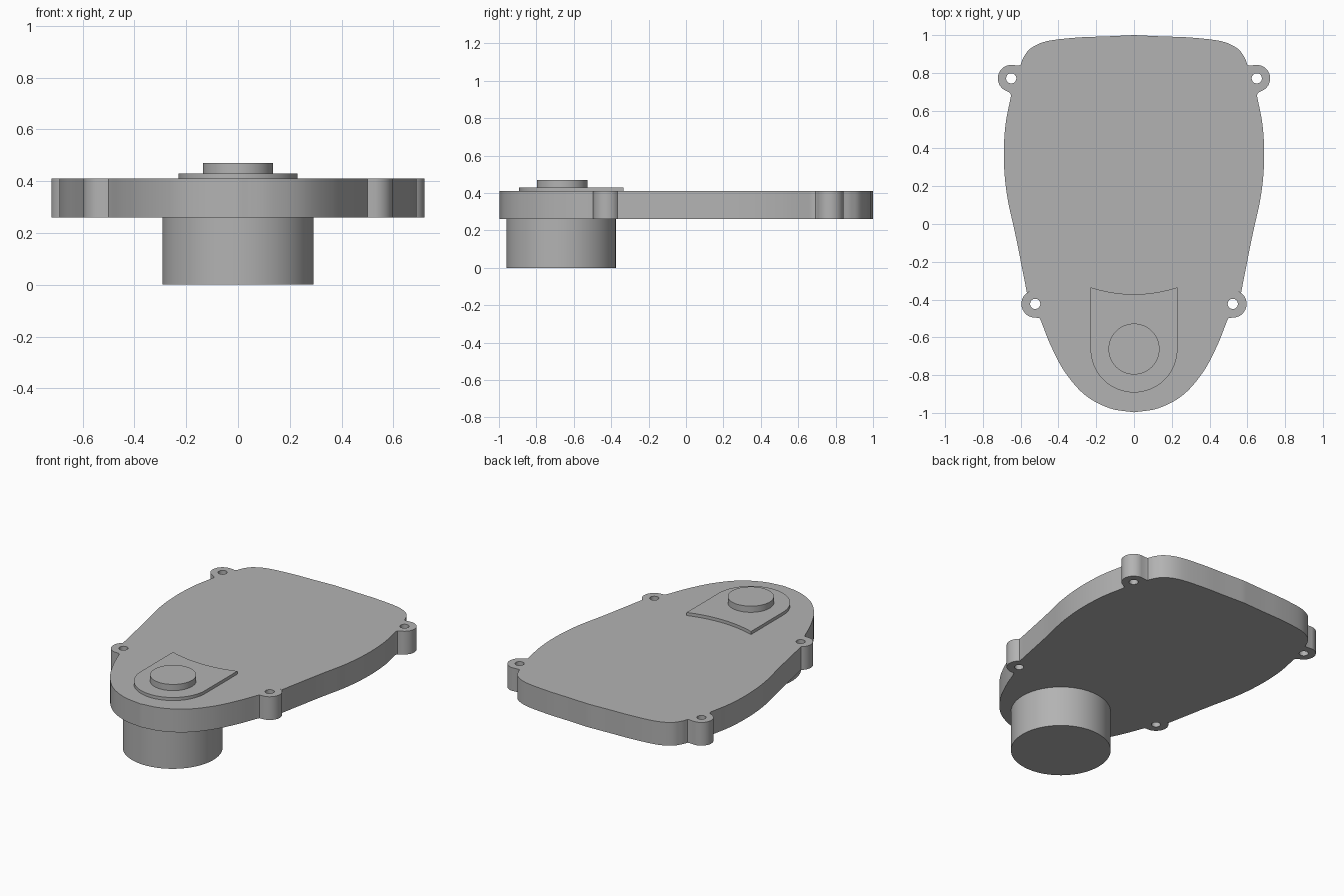
import bpy, bmesh
from math import sin, cos, radians
from mathutils import Vector

cube = bpy.data.objects.get("Cube")
if cube:
    bpy.data.objects.remove(cube)

grey = bpy.data.materials.new("grey_metal")
grey.use_nodes = True
colour = (0.45, 0.45, 0.45, 1)
grey.diffuse_color = colour
grey.node_tree.nodes["Principled BSDF"].inputs["Base Color"].default_value = colour


def arc(cx, cy, r, start, end, steps=24):
    angles = [radians(start + (end - start) * i / steps) for i in range(steps + 1)]
    return [(cx + r * cos(a), cy + r * sin(a)) for a in angles]


def circle(cx, cy, r, steps=64):
    return arc(cx, cy, r, 0, 360, steps)[:-1]


def smooth_path(points, steps=8):
    """Smooth curve through the given points."""
    p = [Vector(q) for q in points]
    p = [2 * p[0] - p[1]] + p + [2 * p[-1] - p[-2]]
    out = []
    for a, b, c, d in zip(p, p[1:], p[2:], p[3:]):
        for i in range(steps):
            t = i / steps
            out.append(tuple(b + (c - a) * t / 2 + (2 * a - 5 * b + 4 * c - d) * t * t / 2
                             + (3 * b - a - 3 * c + d) * t ** 3 / 2))
    return out + [tuple(points[-1])]


def plate(name, outlines, z0, z1):
    """Extrude closed outlines; inner outlines become holes."""
    curve = bpy.data.curves.new(name, "CURVE")
    curve.dimensions = "2D"
    curve.fill_mode = "BOTH"
    curve.extrude = (z1 - z0) / 2
    for outline in outlines:
        spline = curve.splines.new("POLY")
        spline.points.add(len(outline) - 1)
        for point, (x, y) in zip(spline.points, outline):
            point.co = (x, y, 0, 1)
        spline.use_cyclic_u = True
    obj = bpy.data.objects.new(name, curve)
    bpy.context.collection.objects.link(obj)
    bpy.ops.object.select_all(action="DESELECT")
    obj.select_set(True)
    bpy.context.view_layer.objects.active = obj
    bpy.ops.object.convert(target="MESH")
    obj = bpy.context.object
    bm = bmesh.new()
    bm.from_mesh(obj.data)
    bmesh.ops.translate(bm, verts=bm.verts, vec=(0, 0, (z0 + z1) / 2))
    bmesh.ops.remove_doubles(bm, verts=bm.verts, dist=0.0002)
    bmesh.ops.recalc_face_normals(bm, faces=bm.faces)
    bm.to_mesh(obj.data)
    bm.free()
    obj.data.materials.clear()
    obj.data.materials.append(grey)
    bpy.ops.object.shade_smooth_by_angle(angle=radians(30))
    return obj


# Right half of the cover outline, from nose to back, with two screw lugs
low_lug, high_lug = (0.523, -0.423), (0.65, 0.771)
nose = smooth_path([(0, -0.997), (0.13, -0.975), (0.26, -0.905), (0.365, -0.785),
                    (0.44, -0.645), (0.492, -0.515)])
side = smooth_path([(0.568, -0.358), (0.625, -0.07), (0.672, 0.15), (0.689, 0.34),
                    (0.681, 0.52), (0.651, 0.68)])
back = smooth_path([(0.601, 0.842), (0.583, 0.885), (0.545, 0.931), (0.46, 0.968),
                    (0.3, 0.987), (0.15, 0.993), (0, 1)])
half = (nose + [(0.5, -0.497)] + arc(*low_lug, 0.073, -85, 65) + [(0.567, -0.37)]
        + side + [(0.655, 0.692), (0.665, 0.699)] + arc(*high_lug, 0.071, -70, 90)
        + [(0.61, 0.839)] + back)
outline = half + [(-x, y) for x, y in half[-2:0:-1]]
holes = [circle(s * x, y, 0.027, 32) for s in (-1, 1) for x, y in (low_lug, high_lug)]
plate("cover_plate", [outline] + holes, 0.26, 0.41)

# Raised pad: round front, sides straight, back edge scooped
pad_y = -0.662
scoop = [(0.23 * (1 - i / 8), -0.372 + 0.037 * (1 - i / 8) ** 2) for i in range(17)]
plate("raised_pad", [arc(0, pad_y, 0.23, 180, 360, 48) + scoop], 0.41, 0.43)

# Round button on the pad and large boss underneath
plate("top_button", [circle(0, pad_y, 0.135)], 0.43, 0.47)
plate("lower_boss", [circle(0, -0.667, 0.292, 96)], 0, 0.26)
